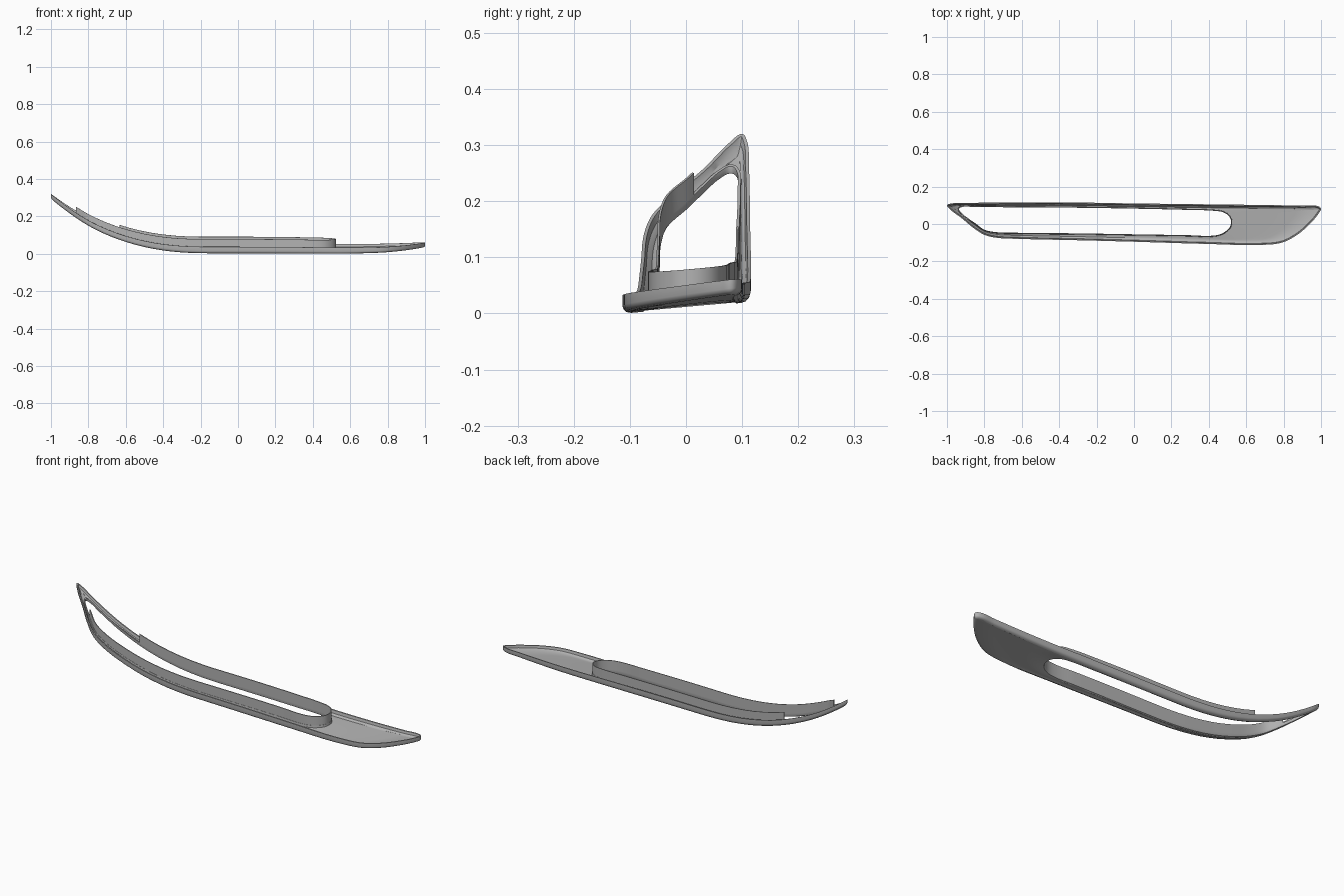
import bpy
import bmesh
import math
from mathutils import Vector
from mathutils.geometry import interpolate_bezier

STEPS = 6

cube = bpy.data.objects.get("Cube")
if cube:
    bpy.data.objects.remove(cube)

grey = bpy.data.materials.new("satin_grey")
grey.use_nodes = True
colour = (0.45, 0.45, 0.45, 1)
grey.diffuse_color = colour
grey.node_tree.nodes["Principled BSDF"].inputs["Base Color"].default_value = colour

# Plan outlines, anticlockwise from the swept-up tip
OUTER = [(-1, .1), (-.985, .08), (-.92, .03), (-.86, -.02), (-.8, -.058), (-.74, -.073),
         (-.6, -.08), (-.3, -.087), (0, -.095), (.4, -.107), (.68, -.112), (.79, -.1),
         (.87, -.06), (.94, 0), (.99, .06), (1, .082), (.985, .095), (.9, .098),
         (.5, .104), (0, .11), (-.4, .116), (-.75, .114), (-.92, .112), (-.985, .108)]
HOLE = [(-.935, .08), (-.925, .062), (-.89, .033), (-.85, .005), (-.8, -.03), (-.75, -.042),
        (-.6, -.047), (-.3, -.05), (0, -.055), (.3, -.06), (.41, -.063), (.46, -.055),
        (.495, -.035), (.515, -.01), (.518, .02), (.505, .045), (.475, .063), (.42, .071),
        (.3, .075), (0, .082), (-.4, .088), (-.75, .09), (-.87, .092), (-.925, .089)]


def smooth_loop(points):
    """Closed smooth curve through the points."""
    pts = [Vector((x, y, 0)) for x, y in points]
    n = len(pts)
    tangents = [((pts[i] - pts[i - 1]).normalized()
                 + (pts[(i + 1) % n] - pts[i]).normalized()).normalized() for i in range(n)]
    loop = []
    for i in range(n):
        a, b = pts[i], pts[(i + 1) % n]
        reach = (b - a).length / 3
        loop += interpolate_bezier(a, a + tangents[i] * reach,
                                   b - tangents[(i + 1) % n] * reach, b, STEPS + 1)[:-1]
    return loop


def offset(loop, distance):
    """Move a loop outward (positive) or inward in plan."""
    n = len(loop)
    result = []
    for i, p in enumerate(loop):
        t = (loop[(i + 2) % n] - loop[i - 2]).normalized()
        result.append(p + Vector((t.y, -t.x, 0)) * distance)
    return result


def mix(a, b, t):
    return [p.lerp(q, t) for p, q in zip(a, b)]


def ground(p):
    """Underside height: level middle, curled tip, gentle rise at the other end."""
    curl = .275 * (max(0, -.15 - p.x) / .85) ** 2.4
    rise = .07 * max(0, p.x - .5) ** 2
    return curl + rise + .09 * max(0, p.y + .11)


def raised(loop, height):
    """Lift a plan loop onto the curved base; the section thins toward the ends."""
    return [Vector((p.x, p.y, ground(p) + height * (1 - .28 * p.x ** 2))) for p in loop]


def loft(name, rings, closed):
    """Skin a closed cross-section along the loops."""
    bm = bmesh.new()
    grid = [[bm.verts.new(p) for p in ring] for ring in rings]
    count = len(grid[0])
    for k, ring in enumerate(grid):
        following = grid[(k + 1) % len(grid)]
        for i in range(count if closed else count - 1):
            j = (i + 1) % count
            bm.faces.new((ring[i], ring[j], following[j], following[i]))
    if not closed:
        bm.faces.new([ring[0] for ring in grid])
        bm.faces.new([ring[-1] for ring in grid])
    bmesh.ops.recalc_face_normals(bm, faces=bm.faces)
    mesh = bpy.data.meshes.new(name)
    bm.to_mesh(mesh)
    bm.free()
    obj = bpy.data.objects.new(name, mesh)
    bpy.context.collection.objects.link(obj)
    mesh.materials.append(grey)
    bpy.ops.object.select_all(action='DESELECT')
    obj.select_set(True)
    bpy.context.view_layer.objects.active = obj
    bpy.ops.object.shade_smooth_by_angle(angle=math.radians(35))
    return obj


outer = smooth_loop(OUTER)
hole = smooth_loop(HOLE)

# Trim frame: rounded underside, lip round the hole, recessed floor, upright rim
under_out, under_in = offset(outer, -.014), offset(hole, .008)
floor_out, floor_in = offset(outer, -.016), offset(hole, .006)
blend = (.25, .5, .75)
frame = [raised(outer, .036), raised(outer, .014), raised(offset(outer, -.002), .007),
         raised(offset(outer, -.007), .002), raised(under_out, 0)]
frame += [raised(mix(under_out, under_in, t), .003) for t in blend]
frame += [raised(under_in, .002), raised(offset(hole, .002), .005), raised(hole, .011),
          raised(hole, .024), raised(offset(hole, .005), .024), raised(floor_in, .012)]
frame += [raised(mix(floor_in, floor_out, t), .011) for t in blend]
frame += [raised(floor_out, .014), raised(offset(outer, -.009), .02),
          raised(offset(outer, -.006), .036)]
loft("trim_frame", frame, True)

# Collar: upright wall round the hole, left open at the curled tip
span = [i for i, p in enumerate(hole) if p.x > (-.87 if p.y < .05 else -.64)]
wall = [(hole, .02), (hole, .074), (offset(hole, .004), .074), (offset(hole, .004), .02)]
loft("opening_collar", [[raised(loop, h)[i] for i in span] for loop, h in wall], False)
